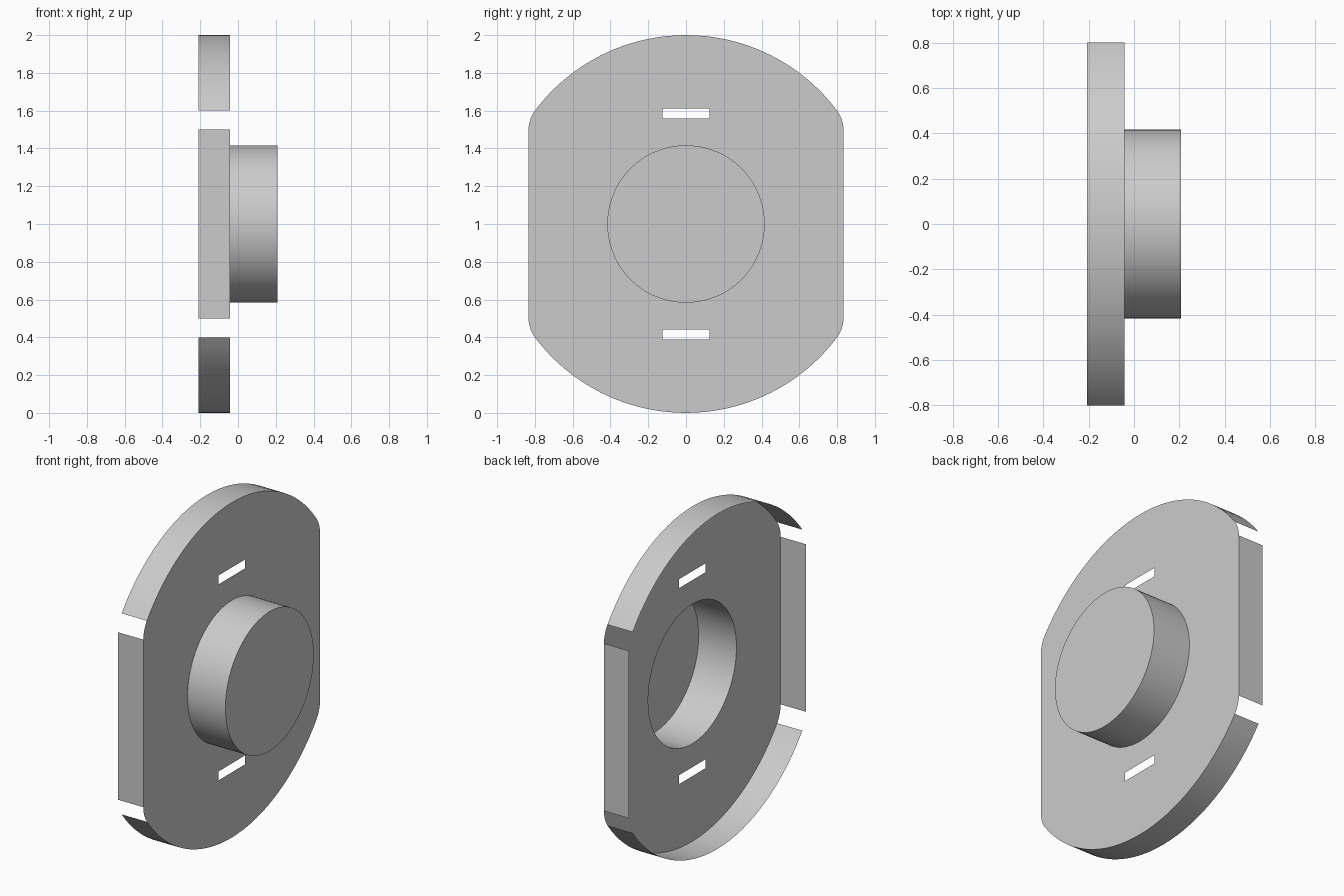
import bpy, bmesh
from math import pi, sin, cos, atan2
from mathutils import Vector

cube = bpy.data.objects.get("Cube")
if cube:
    bpy.data.objects.remove(cube)

UNIT = 1 / 12                      # module of the part
BACK, FACE, CAP = -2.5 * UNIT, -0.5 * UNIT, 2.5 * UNIT
HALF_W, FILLET, BOSS_R = 10 * UNIT, 2 * UNIT, 5 * UNIT
ARC_START = atan2(0.6, 0.8)        # where the round rim meets the corner

grey = bpy.data.materials.new("light_grey")
grey.use_nodes = True
grey.diffuse_color = (0.6, 0.6, 0.6, 1)
grey.node_tree.nodes["Principled BSDF"].inputs["Base Color"].default_value = (0.6, 0.6, 0.6, 1)


def arc(cy, cz, r, a0, a1, n):
    """Points (y, z) along an arc."""
    return [(cy + r * cos(a0 + (a1 - a0) * i / n),
             cz + r * sin(a0 + (a1 - a0) * i / n)) for i in range(n + 1)]


def finish(name, bm):
    mesh = bpy.data.meshes.new(name)
    bm.to_mesh(mesh)
    bm.free()
    mesh.materials.append(grey)
    obj = bpy.data.objects.new(name, mesh)
    bpy.context.collection.objects.link(obj)
    bpy.ops.object.select_all(action='DESELECT')
    obj.select_set(True)
    bpy.context.view_layer.objects.active = obj
    bpy.ops.object.shade_smooth_by_angle(angle=pi / 6)
    return obj


def sheet(name, x, loops):
    """Flat sheet facing +x; the first loop is the outline, the rest are holes."""
    bm = bmesh.new()
    edges = []
    for loop in loops:
        vs = [bm.verts.new((x, y, z)) for y, z in loop]
        edges += [bm.edges.new((vs[i - 1], vs[i])) for i in range(len(vs))]
    bmesh.ops.triangle_fill(bm, edges=edges, use_beauty=True, normal=Vector((1, 0, 0)))
    bm.normal_update()
    for f in bm.faces:
        if f.normal.x < 0:
            f.normal_flip()
    return finish(name, bm)


def wall(name, path, x0, x1):
    """Single-skin wall swept along x; a counter-clockwise path faces outward."""
    bm = bmesh.new()
    closed = (Vector(path[0]) - Vector(path[-1])).length < 1e-5
    if closed:
        path = path[:-1]
    a = [bm.verts.new((x0, y, z)) for y, z in path]
    b = [bm.verts.new((x1, y, z)) for y, z in path]
    for i in range(0 if closed else 1, len(path)):
        bm.faces.new((a[i - 1], a[i], b[i], b[i - 1]))
    return finish(name, bm)


# Outline pieces: round top and bottom, filleted corners, straight sides
top = arc(0, 1, 1, ARC_START, pi - ARC_START, 32)
bottom = arc(0, 1, 1, pi + ARC_START, 2 * pi - ARC_START, 32)
cy = HALF_W - FILLET
outline = (arc(cy, 1.5, FILLET, 0, ARC_START, 6)[:-1] + top
           + arc(-cy, 1.5, FILLET, pi - ARC_START, pi, 6)[1:]
           + arc(-cy, 0.5, FILLET, pi, pi + ARC_START, 6)[:-1] + bottom
           + arc(cy, 0.5, FILLET, -ARC_START, 0, 6)[1:])
boss = arc(0, 1, BOSS_R, 0, 2 * pi, 72)


def slot(z):
    h, w = 0.0265, 0.125
    return [(-w, z - h), (w, z - h), (w, z + h), (-w, z + h)]


# Face plate with the boss opening and two slots
sheet("face_plate", FACE, [outline, boss[:-1], slot(1.586), slot(0.416)])

# Rim walls, left open at the four corners
wall("top_rim", top, BACK, FACE)
wall("bottom_rim", bottom, BACK, FACE)
for name, s in (("back_side_wall", 1), ("front_side_wall", -1)):
    wall(name, [(s * HALF_W, 1 - s * 0.5), (s * HALF_W, 1 + s * 0.5)], BACK, FACE)

# Hollow boss with its end cap
wall("boss_wall", boss, FACE, CAP)
sheet("boss_cap", CAP, [boss[:-1]])
